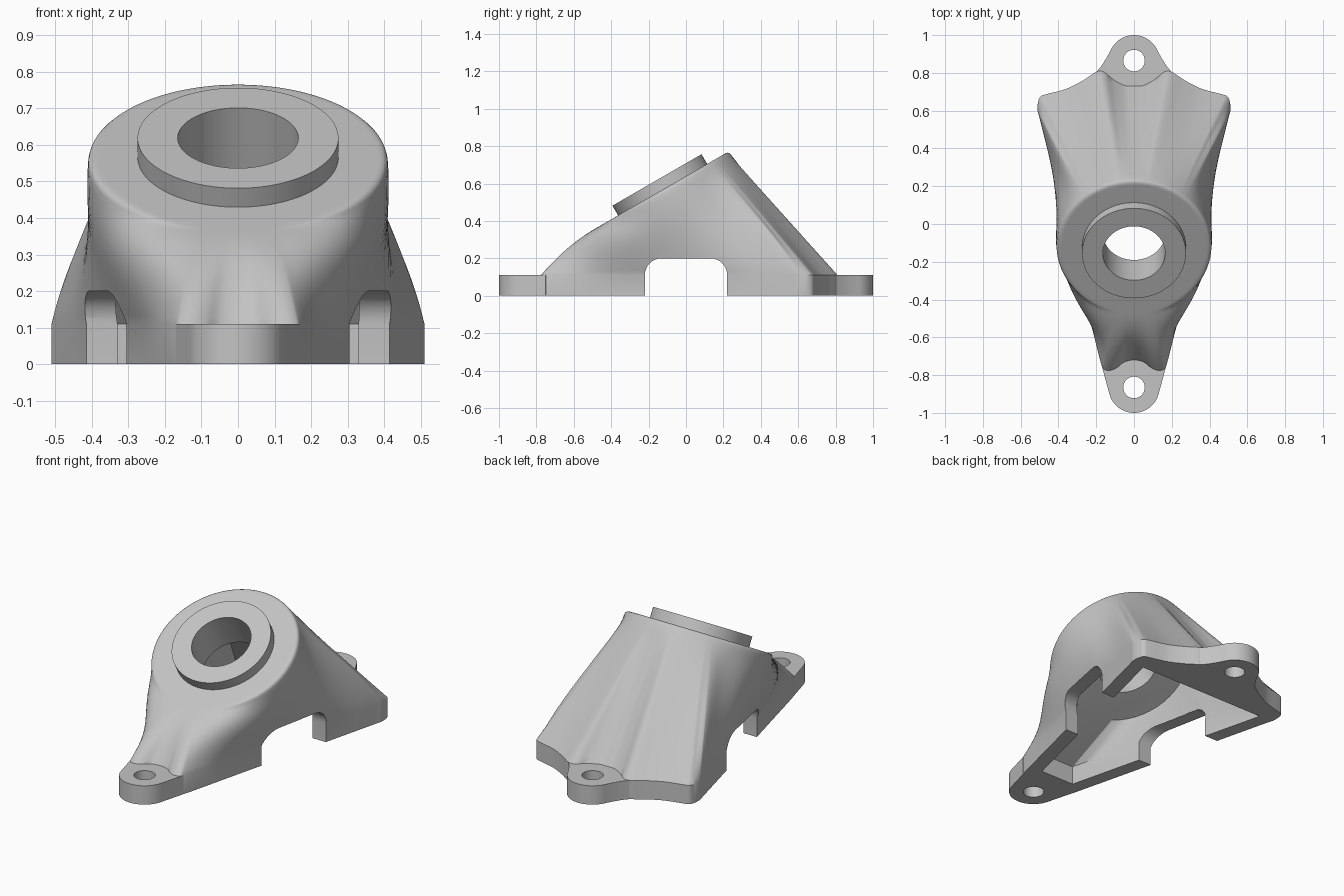
import bpy, bmesh, math
from mathutils import Vector

cube = bpy.data.objects.get("Cube")
if cube:
    bpy.data.objects.remove(cube, do_unlink=True)

grey = bpy.data.materials.new("cast_grey")
grey.use_nodes = True
COLOUR = (0.55, 0.55, 0.55, 1)
grey.diffuse_color = COLOUR
grey.node_tree.nodes["Principled BSDF"].inputs["Base Color"].default_value = COLOUR

# Tilted mounting face
TILT = math.radians(30)
CENTRE = Vector((0, -0.125, 0.567))
NORMAL = Vector((0, -math.sin(TILT), math.cos(TILT)))
SLOPE = Vector((0, math.cos(TILT), math.sin(TILT)))
UP = Vector((0, 0, 1))
FLANGE_R = 0.41
PLATE_H = 0.11


def on_face(s, c, r, depth):
    """Point on the tilted face; c = 1 is its front, s its left."""
    return CENTRE + Vector((s * r, 0, 0)) - SLOPE * c * r + NORMAL * depth


def stack(name, rows):
    """Closed solid skinned through rings of equal length."""
    bm = bmesh.new()
    rings = [[bm.verts.new(p) for p in row] for row in rows]
    n = len(rings[0])
    for a, b in zip(rings, rings[1:]):
        for i in range(n):
            j = (i + 1) % n
            bm.faces.new((a[i], a[j], b[j], b[i]))
    bm.faces.new(rings[0][::-1])
    bm.faces.new(rings[-1])
    bmesh.ops.recalc_face_normals(bm, faces=bm.faces)
    mesh = bpy.data.meshes.new(name)
    bm.to_mesh(mesh)
    bm.free()
    obj = bpy.data.objects.new(name, mesh)
    bpy.context.collection.objects.link(obj)
    mesh.materials.append(grey)
    return obj


def prism(name, outline, low, high):
    return stack(name, [[Vector((x, y, z)) for x, y in outline] for z in (low, high)])


def circle(r, y=0, n=64):
    return [(r * math.sin(math.tau * i / n), y + r * math.cos(math.tau * i / n))
            for i in range(n)]


def face_disc(name, r, low, high, n=96):
    return stack(name, [[on_face(s, c, r, d) for s, c in circle(1, 0, n)]
                        for d in (low, high)])


def cut(target, cutter):
    cutter.hide_render = True
    mod = target.modifiers.new("cut", 'BOOLEAN')
    mod.operation, mod.solver, mod.object = 'DIFFERENCE', 'EXACT', cutter
    bpy.context.view_layer.objects.active = target
    bpy.ops.object.modifier_apply(modifier=mod.name)


def closed_spline(half, steps):
    """Mirror (x, y, face angle) keys and smooth them into a closed loop."""
    keys = [Vector((x, y, math.sin(math.radians(t)), math.cos(math.radians(t))))
            for x, y, t in half]
    keys += [Vector((-k[0], k[1], -k[2], k[3])) for k in keys[-2:0:-1]]
    n, out = len(keys), []
    for i in range(n):
        a, b, c, d = (keys[(i + k) % n] for k in (-1, 0, 1, 2))
        for j in range(steps):
            t = j / steps
            out.append((b * 2 + (c - a) * t + (a * 2 - b * 5 + c * 4 - d) * t * t
                        + (b * 3 - a - c * 3 + d) * t ** 3) / 2)
    return out


def ramp(v, a, b):
    t = min(1, max(0, (v - a) / (b - a)))
    return t * t * (3 - 2 * t)


def flank(y):
    return 0.36 + 0.25 * y


# Body outline with scallops round the bolts, straight flanks, flared rear corners
outline = [(0, -0.72, 0), (0.05, -0.73, 3), (0.09, -0.76, 6), (0.125, -0.775, 9),
           (0.157, -0.77, 12), (0.174, -0.74, 15)]
outline += [(flank(y), y, t) for y, t in
            ((-0.6, 28), (-0.45, 44), (-0.2, 70), (0, 92), (0.2, 110), (0.4, 126),
             (0.56, 136), (0.6, 138))]
outline += [(0.508, 0.645, 140.5), (0.495, 0.675, 143), (0.465, 0.687, 145),
            (0.36, 0.715, 154), (0.27, 0.76, 162), (0.2, 0.805, 168), (0.16, 0.805, 170),
            (0.11, 0.765, 173), (0.05, 0.733, 177), (0, 0.73, 180)]

# Bezier strands from the outline up to the flange rim
STRANDS = 18
columns = []
for k in closed_spline(outline, 4):
    ring = Vector((k[2], k[3])).normalized()
    s, c = ring
    angle = math.degrees(math.atan2(abs(s), c))
    base_side = ramp(angle, 50, 110) * (1 - ramp(angle, 135, 142))
    rim_side = ramp(angle, 18, 75) * (1 - ramp(angle, 112, 138))
    rounding = ramp(angle, 10, 75)
    bulge = 0.03 * ramp(angle, 20, 55) * (1 - ramp(angle, 105, 130))
    outward = Vector((math.copysign(bulge, s), 0, 0))
    p0 = Vector((k[0], k[1], PLATE_H))
    p3 = on_face(s, c, FLANGE_R, -0.018 * rounding)
    d = p3 - p0
    start = end = d / 3
    if angle < 90:
        start = start + UP * 0.03
        end = (on_face(0, 0, 1, 0) - on_face(s, c, 1, 0)) * 0.13
    p1 = p0 + start.lerp(UP * 0.12, base_side) + outward
    p2 = p3 - end.lerp(NORMAL * 0.17, rim_side) + outward * 0.4
    col = [Vector((k[0], k[1], 0))]
    for i in range(STRANDS + 1):
        t = i / STRANDS
        u = 1 - t
        col.append(p0 * u ** 3 + p1 * 3 * u * u * t + p2 * 3 * u * t * t + p3 * t ** 3)
    # rounded rim, fading out where the front web runs into the face
    col += [on_face(s, c, FLANGE_R - dr, dz * rounding) for dr, dz in
            ((0.003, -0.009), (0.009, -0.003), (0.018, 0), (0.03, 0))]
    columns.append(col)
body = stack("bracket_body", list(zip(*columns)))

# Hollow underside: straight walls, then tapering up to the bore
FACE_THICKNESS = 0.155
corners = [(0.11, -0.66, 20), (0.42, 0.58, 140), (-0.42, 0.58, 220), (-0.11, -0.66, 340)]
floor, high = [], []
for i, (x, y, t) in enumerate(corners):
    x2, y2, t2 = corners[(i + 1) % 4]
    t2 += 360 if t2 < t else 0
    for j in range(16):
        f = j / 16
        a = math.radians(t + (t2 - t) * f)
        floor.append(Vector((x + (x2 - x) * f, y + (y2 - y) * f, -0.01)))
        high.append(on_face(math.sin(a), math.cos(a), 0.35, -FACE_THICKNESS))
shoulder = [p + UP * (PLATE_H + 0.01) for p in floor]
cavity = stack("cavity_cutter", [floor, shoulder, high])

# Side openings with rounded top corners
W, H, R = 0.22, 0.2, 0.09
arch = [(W, -0.1)]
for cy, first in ((W - R, 0), (R - W, 90)):
    for i in range(9):
        a = math.radians(first + i * 90 / 8)
        arch.append((cy + R * math.cos(a), H - R + R * math.sin(a)))
arch.append((-W, -0.1))
opening = stack("opening_cutter", [[Vector((x, y, z)) for y, z in arch] for x in (-1, 1)])

# Raised boss and bore
boss = face_disc("boss_ring", 0.275, -0.03, 0.06)
bore = face_disc("bore_cutter", 0.165, -0.2, 0.2)
for cutter in (cavity, opening, bore):
    cut(body, cutter)
cut(boss, bore)


# Bolt lugs at both ends
def lug(name, sign, neck, first):
    """Neck points run outward to meet an arc starting at the given angle."""
    angles = [math.radians(first + (180 - 2 * first) * i / 32) for i in range(33)]
    arc = [(0.135 * math.cos(a), 0.865 + 0.135 * math.sin(a)) for a in angles]
    pts = neck + arc + [(-x, y) for x, y in reversed(neck)]
    obj = prism(name, [(x, sign * y) for x, y in pts], 0, PLATE_H)
    hole = prism("bolt_cutter", circle(0.057, sign * 0.865), -0.1, 0.3)
    cut(obj, hole)
    return obj, hole


front_lug, front_hole = lug("front_lug", -1, [(0.1, 0.68), (0.171, 0.75)], 14)
rear_lug, rear_hole = lug("rear_lug", 1, [(0.1, 0.69), (0.203, 0.8), (0.172, 0.837),
                                          (0.145, 0.88)], 24)

for helper in (cavity, opening, bore, front_hole, rear_hole):
    bpy.data.objects.remove(helper, do_unlink=True)

for part in (body, boss, front_lug, rear_lug):
    part.data.shade_smooth()
    part.data.set_sharp_from_angle(angle=math.radians(30))
